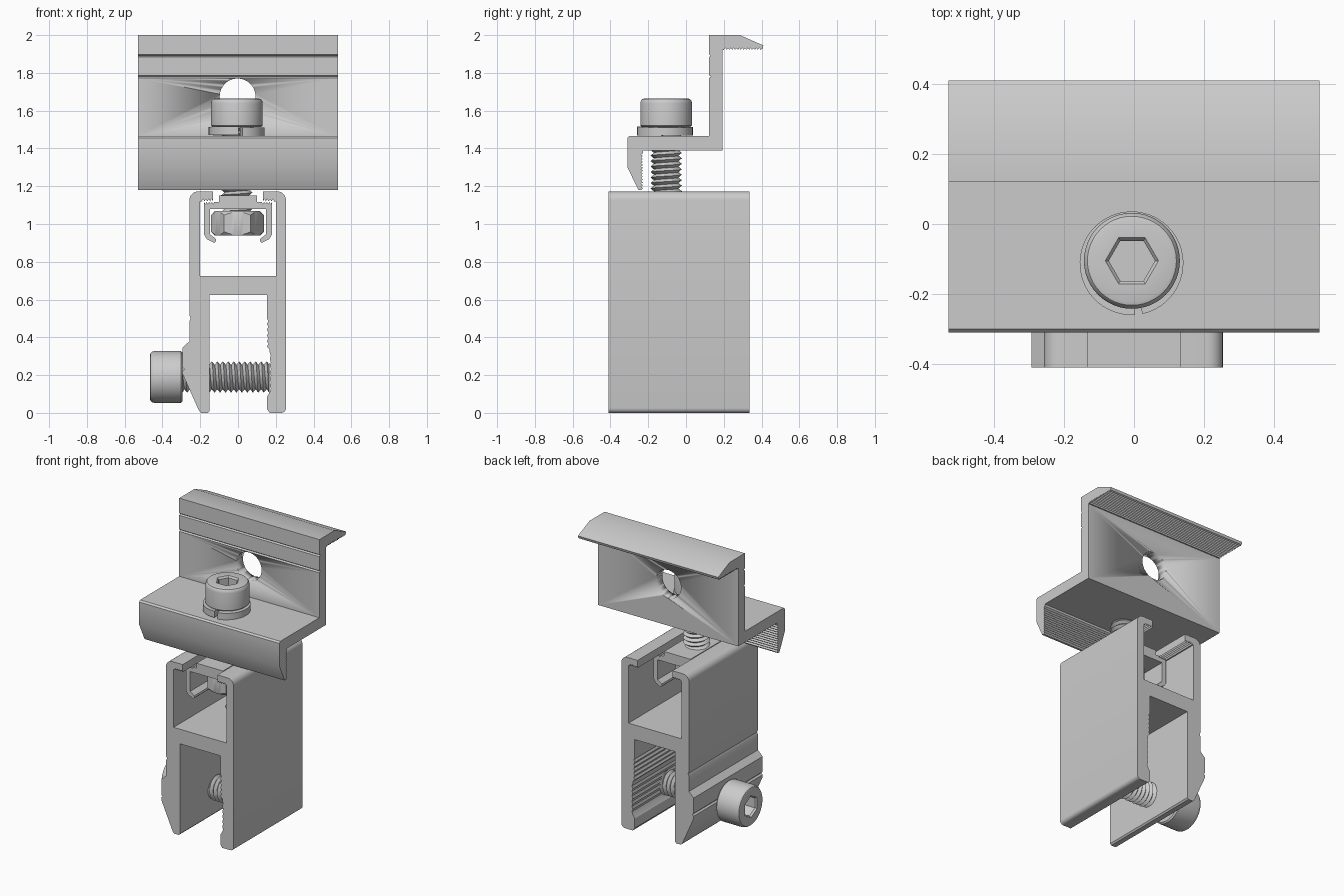
import bpy, bmesh
from math import sin, cos, pi, radians
from mathutils import Matrix, Vector

if "Cube" in bpy.data.objects:
    bpy.data.objects.remove(bpy.data.objects["Cube"])

N = 48


def finish(name, bm, matrix=None):
    bmesh.ops.recalc_face_normals(bm, faces=bm.faces)
    me = bpy.data.meshes.new(name)
    bm.to_mesh(me)
    bm.free()
    if matrix:
        me.transform(matrix)
    ob = bpy.data.objects.new(name, me)
    bpy.context.collection.objects.link(ob)
    bpy.ops.object.select_all(action='DESELECT')
    bpy.context.view_layer.objects.active = ob
    ob.select_set(True)
    bpy.ops.object.shade_smooth_by_angle(angle=radians(28))
    return ob


def prism(name, pts, axis, a, b):
    """Extrude a closed 2D outline along x or y from a to b."""
    bm = bmesh.new()
    put = (lambda p: (a, p[0], p[1])) if axis == 'x' else (lambda p: (p[0], a, p[1]))
    face = bm.faces.new([bm.verts.new(put(p)) for p in pts])
    ext = bmesh.ops.extrude_face_region(bm, geom=[face])['geom']
    move = Vector((b - a, 0, 0)) if axis == 'x' else Vector((0, b - a, 0))
    bmesh.ops.translate(bm, vec=move, verts=[v for v in ext if isinstance(v, bmesh.types.BMVert)])
    return finish(name, bm)


def teeth(p, q, n, d):
    """Zigzag from p to q, notches pushed d to the left of travel."""
    p, q = Vector(p), Vector(q)
    t = (q - p).normalized()
    side = Vector((-t.y, t.x)) * d
    return [tuple(p.lerp(q, i / (2 * n)) + (side if i % 2 else side * 0)) for i in range(2 * n + 1)]


def arc(cx, cz, r, a0, a1, n=6):
    return [(cx + r * cos(radians(a0 + (a1 - a0) * i / n)),
             cz + r * sin(radians(a0 + (a1 - a0) * i / n))) for i in range(n + 1)]


def hexr(R, a):
    return R * cos(pi / 6) / cos(a % (pi / 3) - pi / 6)


def skin(name, rows, matrix, caps=True):
    """Join rows of points into a closed-round surface."""
    bm = bmesh.new()
    vs = [[bm.verts.new(p) for p in row] for row in rows]
    for r0, r1 in zip(vs, vs[1:]):
        for i in range(len(r0)):
            j = (i + 1) % len(r0)
            bm.faces.new((r0[i], r0[j], r1[j], r1[i]))
    if caps:
        bm.faces.new(vs[0])
        bm.faces.new(vs[-1])
    return finish(name, bm, matrix)


def ring(r, z, hexa=False):
    out = []
    for i in range(N):
        a = 2 * pi * i / N
        rr = hexr(r, a) if hexa else r
        out.append((rr * cos(a), rr * sin(a), z))
    return out


def bolt(name, height, length, matrix):
    # cap head with hex socket, base at local z = 0
    h = height
    skin(name + "_head", [ring(.128, 0), ring(.137, .008), ring(.137, h - .025), ring(.134, h - .012),
                          ring(.127, h - .003), ring(.117, h), ring(.076, h, True),
                          ring(.066, h - .012, True), ring(.066, h - .09, True)], matrix)
    # helical threaded shank, clamped flat at both ends
    pitch, n = .029, 32
    turns = int(length / pitch) + 2
    bm = bmesh.new()
    cols = []
    for i in range(n + 1):
        a = 2 * pi * i / n
        col = []
        for k in range(2 * turns + 1):
            z = -length - pitch + pitch * (k / 2 + i / n)
            r = .083 if k % 2 else .065
            col.append(bm.verts.new((r * cos(a), r * sin(a), min(0, max(-length, z)))))
        cols.append(col)
    for c0, c1 in zip(cols, cols[1:]):
        for k in range(2 * turns):
            bm.faces.new((c0[k], c1[k], c1[k + 1], c0[k + 1]))
    for z in (-length, -.001):
        bm.faces.new([bm.verts.new((.066 * cos(2 * pi * i / n), .066 * sin(2 * pi * i / n), z)) for i in range(n)])
    bmesh.ops.remove_doubles(bm, verts=bm.verts, dist=1e-5)
    finish(name + "_thread", bm, matrix)


# Z-shaped panel clamp with serrated grips
clamp = [(.122, 2), (.286, 2), (.41, 1.945), (.405, 1.928)]
clamp += teeth((.395, 1.922), (.2, 1.922), 13, -.01)
clamp += [(.192, 1.922), (.192, 1.39), (-.228, 1.39)]
clamp += teeth((-.228, 1.375), (-.228, 1.19), 12, -.01)
clamp += [(-.238, 1.18), (-.252, 1.18), (-.31, 1.3), (-.31, 1.455), (-.3, 1.466), (.122, 1.466)]
for z in (1.78, 1.89):
    clamp += [(.122, z - .007), (.132, z), (.122, z + .007)]
clamp_ob = prism("panel_clamp", clamp, 'x', -.53, .53)

# round hole through the upright wall
hole = skin("hole_cutter", [ring(.095, -.1), ring(.095, .1)],
            Matrix.Translation((-.002, .155, 1.675)) @ Matrix.Rotation(pi / 2, 4, 'X'))
hole.hide_render = True
hole.hide_set(True)
mod = clamp_ob.modifiers.new("hole", 'BOOLEAN')
mod.operation, mod.object, mod.solver = 'DIFFERENCE', hole, 'EXACT'

# H-shaped rail
rail = [(-.132, 1.172)] + arc(-.212, 1.127, .045, 90, 180)
rail += [(-.257, .515), (-.25, .5), (-.257, .485), (-.257, .38), (-.293, .345), (-.293, .24),
         (-.283, .23), (-.293, .22), (-.293, .205), (-.206, .01), (-.195, 0), (-.16, 0), (-.151, .01),
         (-.151, .625), (.153, .625)]
rail += teeth((.153, .5), (.153, .35), 5, .008)
rail += [(.168, .335)] + teeth((.168, .32), (.168, .11), 6, .006) + [(.153, .085), (.153, .02), (.168, 0)]
rail += arc(.229, .025, .025, -90, 0, 4) + arc(.209, 1.127, .045, 0, 90)
rail += [(.132, 1.172)] + teeth((.132, 1.12), (.192, 1.12), 4, .012) + [(.2, 1.12), (.2, .725), (-.2, .725), (-.2, 1.12)]
rail += teeth((-.192, 1.12), (-.132, 1.12), 4, .012)
prism("rail", rail, 'y', -.41, .335)

# clip bracket holding the nut inside the rail, mirrored outline
half = [(.1, 1.15), (.1, 1.117)] + teeth((.125, 1.117), (.18, 1.117), 4, -.012)
half += [(.18, .945), (.165, .92), (.125, .9), (.115, .91), (.118, .922), (.148, .945), (.148, 1.08)]
prism("nut_clip", half + [(-x, z) for x, z in reversed(half)], 'y', -.305, .095)

# hex nut with chamfered corners
nut = []
for z, s in ((.938, 1), (1.068, -1)):
    pair = [ring(.12, z), [(x, y, z + s * (.004 + .9 * max(0, (x * x + y * y) ** .5 - .121)))
                           for x, y, _ in ring(.14, z, True)]]
    nut += pair if s > 0 else pair[::-1]
skin("hex_nut", nut, Matrix.Translation((-.003, -.105, 0)))

# split spring washer
bm = bmesh.new()
prev = None
for i in range(N + 1):
    a = radians(-78 + 352 * i / N)
    z = 1.466 + .006 * i / N
    cur = [bm.verts.new((-.007 + r * cos(a), -.112 + r * sin(a), z + dz))
           for r, dz in ((.085, 0), (.148, 0), (.148, .044), (.085, .044))]
    if prev:
        for k in range(4):
            bm.faces.new((prev[k], prev[(k + 1) % 4], cur[(k + 1) % 4], cur[k]))
    if i in (0, N):
        bm.faces.new(cur)
    prev = cur
finish("spring_washer", bm)

# upright clamp bolt and sideways seam bolt
bolt("clamp_bolt", .15, .565, Matrix.Translation((-.006, -.105, 1.514)))
bolt("side_bolt", .172, .46, Matrix.Translation((-.294, -.037, .19)) @ Matrix.Rotation(-pi / 2, 4, 'Y'))
